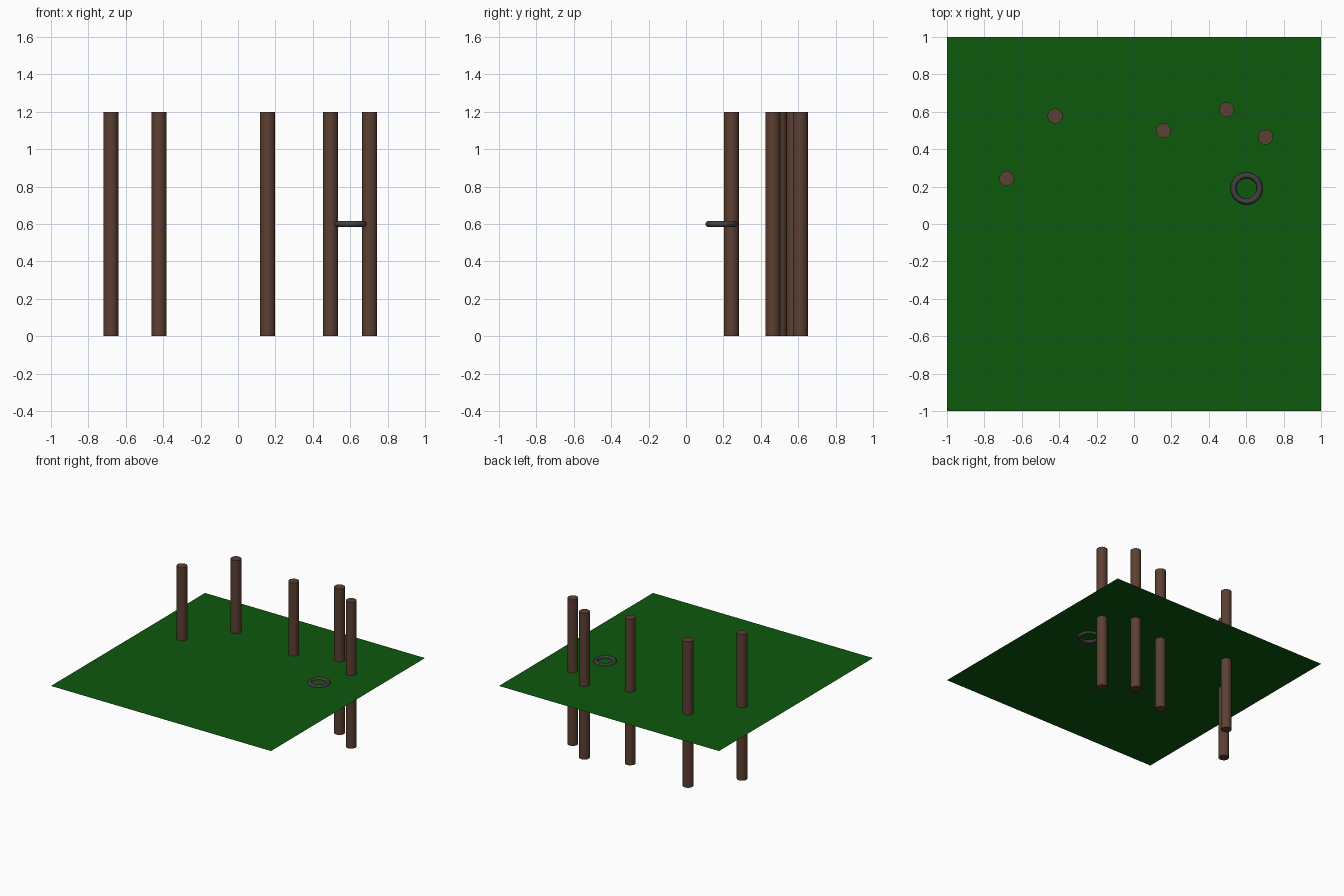
import bpy

if "Cube" in bpy.data.objects:
    bpy.data.objects.remove(bpy.data.objects["Cube"])


def material(name, rgb):
    m = bpy.data.materials.new(name)
    m.diffuse_color = (*rgb, 1.0)
    m.use_nodes = True
    m.node_tree.nodes["Principled BSDF"].inputs["Base Color"].default_value = m.diffuse_color
    return m


green = material("grass green", (0.004, 0.1, 0.004))
brown = material("bark brown", (0.107, 0.051, 0.033))
grey = material("dark grey", (0.058, 0.05, 0.055))


def finish(name, mat, smooth=False):
    obj = bpy.context.object
    obj.name = name
    obj.data.materials.append(mat)
    if smooth:
        bpy.ops.object.shade_smooth_by_angle()


MID = 0.6  # ground sheet cuts the trunks at mid height

# Flat grass sheet
bpy.ops.mesh.primitive_plane_add(size=2, location=(0, 0, MID))
finish("grass", green)

# Tree trunks
trunks = [(-0.68, 0.243), (-0.422, 0.577), (0.158, 0.499),
          (0.495, 0.611), (0.704, 0.464)]
for i, (x, y) in enumerate(trunks, 1):
    bpy.ops.mesh.primitive_cylinder_add(vertices=32, radius=0.04, depth=1.2,
                                        location=(x, y, MID))
    finish(f"trunk_{i}", brown)

# Ring lying in the grass
bpy.ops.mesh.primitive_torus_add(major_segments=48, minor_segments=12,
                                 major_radius=0.07, minor_radius=0.016,
                                 location=(0.602, 0.19, MID))
finish("ring", grey, smooth=True)
